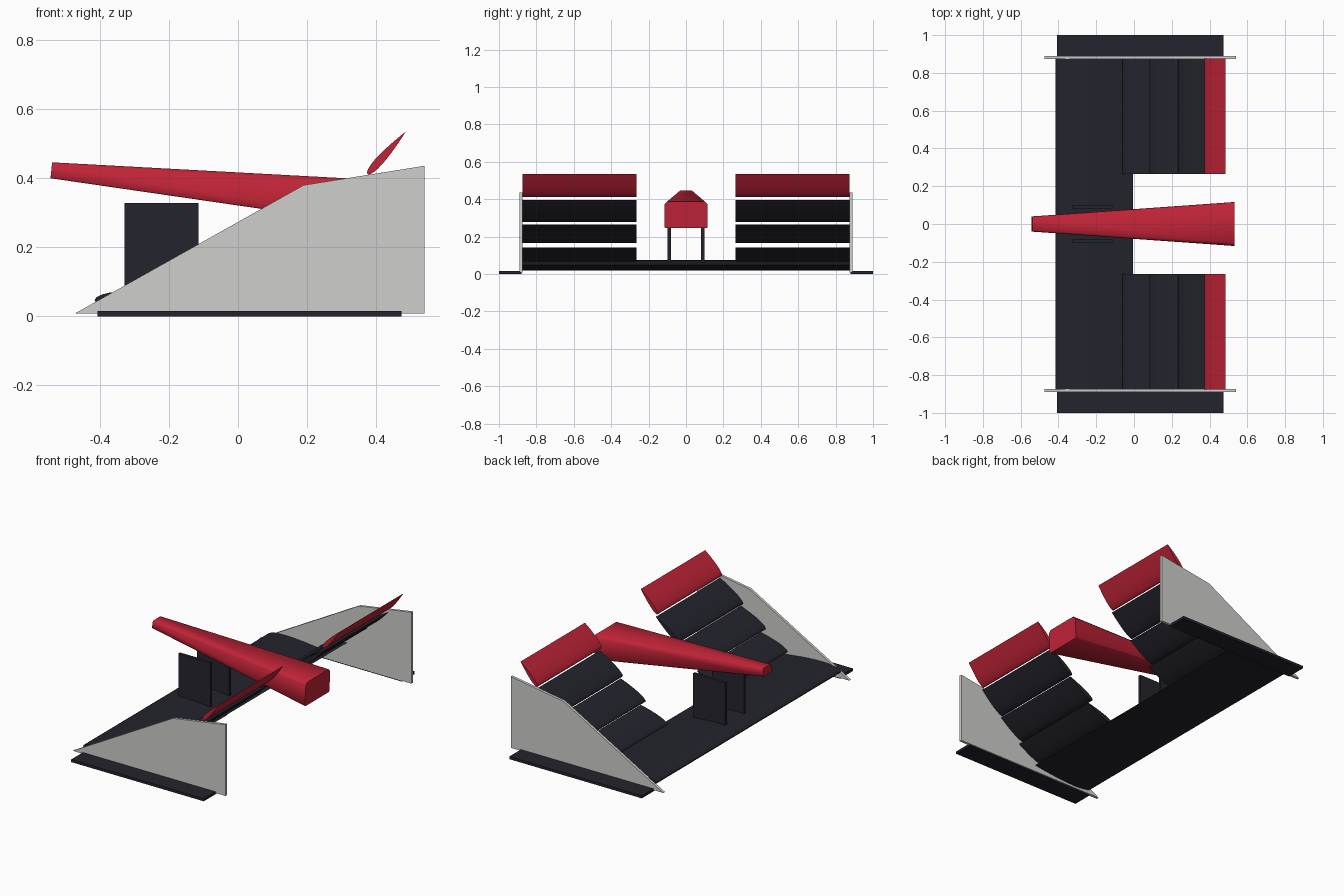
import bpy, bmesh, math

if "Cube" in bpy.data.objects:
    bpy.data.objects.remove(bpy.data.objects["Cube"])

def material(name, rgb):
    m = bpy.data.materials.new(name)
    m.diffuse_color = (*rgb, 1)
    m.use_nodes = True
    m.node_tree.nodes["Principled BSDF"].inputs["Base Color"].default_value = m.diffuse_color
    return m

CARBON = material("dark carbon", (0.017, 0.017, 0.026))
RED = material("red paint", (0.53, 0.017, 0.038))
GREY = material("light grey", (0.62, 0.62, 0.61))

def loft(name, rings, mat, smooth=None):
    """Skin a list of equal-length closed rings and cap both ends."""
    bm = bmesh.new()
    rows = [[bm.verts.new(p) for p in ring] for ring in rings]
    n = len(rows[0])
    for a, b in zip(rows, rows[1:]):
        for i in range(n):
            bm.faces.new((a[i], a[(i + 1) % n], b[(i + 1) % n], b[i]))
    bm.faces.new(rows[0])
    bm.faces.new(rows[-1])
    bmesh.ops.recalc_face_normals(bm, faces=bm.faces[:])
    me = bpy.data.meshes.new(name)
    bm.to_mesh(me)
    bm.free()
    me.materials.append(mat)
    ob = bpy.data.objects.new(name, me)
    bpy.context.collection.objects.link(ob)
    if smooth:
        bpy.ops.object.select_all(action='DESELECT')
        ob.select_set(True)
        bpy.context.view_layer.objects.active = ob
        bpy.ops.object.shade_smooth_by_angle(angle=math.radians(smooth))
    return ob

def prism(name, profile, y0, y1, mat, smooth=None):
    return loft(name, [[(x, y, z) for x, z in profile] for y in (y0, y1)], mat, smooth)

def box(x0, x1, z0, z1):
    return [(x0, z0), (x1, z0), (x1, z1), (x0, z1)]

def airfoil(x, z, chord, thick, degrees, n=14):
    """Symmetric wing section from its leading edge, pitched up."""
    def half(t):
        return 5 * thick * (0.2969 * math.sqrt(t) - 0.126 * t - 0.3516 * t**2
                            + 0.2843 * t**3 - 0.1036 * t**4)
    ts = [(1 - math.cos(math.pi * i / n)) / 2 for i in range(n + 1)]
    pts = [(t, half(t)) for t in ts] + [(t, -half(t)) for t in ts[-2:0:-1]]
    c, s = math.cos(math.radians(degrees)), math.sin(math.radians(degrees))
    return [(x + chord * (u * c - v * s), z + chord * (u * s + v * c)) for u, v in pts]

# Full-width main plane
prism("main_plane", airfoil(-0.415, 0.047, 0.41, 0.134, 0), -0.877, 0.877, CARBON, 40)

# Flap stack: leading edge x, z, chord, pitch, colour
flaps = [(-0.062, 0.070, 0.19, 22, CARBON),
         (0.083, 0.169, 0.19, 30, CARBON),
         (0.235, 0.279, 0.19, 37.5, CARBON),
         (0.375, 0.412, 0.165, 48, RED)]

for side, s in (("left", -1), ("right", 1)):
    for i, (x, z, chord, pitch, mat) in enumerate(flaps):
        prism(f"{side}_flap_{i + 1}", airfoil(x, z, chord, 0.15, pitch),
              s * 0.265, s * 0.875, mat, 40)
    # Endplate, footplate and nose pylon
    prism(f"{side}_endplate", [(-0.473, 0.008), (0.54, 0.008), (0.54, 0.436), (0.19, 0.38)],
          s * 0.874, s * 0.89, GREY)
    prism(f"{side}_footplate", box(-0.407, 0.473, 0, 0.016), s * 0.88, s * 1.0, CARBON)
    prism(f"{side}_pylon", box(-0.328, -0.115, 0.05, 0.328), s * 0.081, s * 0.098, CARBON)

# Tapered nose cone with chamfered edges
def nose_ring(x_bottom, x_top, w, z0, z1, c, b):
    pts = [(-w + b, z0), (w - b, z0), (w, z0 + b), (w, z1 - c),
           (w - c, z1), (-w + c, z1), (-w, z1 - c), (-w, z0 + b)]
    return [(x_bottom + (x_top - x_bottom) * (z - z0) / (z1 - z0), y, z) for y, z in pts]

loft("nose_cone", [nose_ring(-0.543, -0.538, 0.04, 0.40, 0.446, 0.008, 0.003),
                   nose_ring(0.525, 0.532, 0.116, 0.245, 0.388, 0.016, 0.005)], RED, 50)
